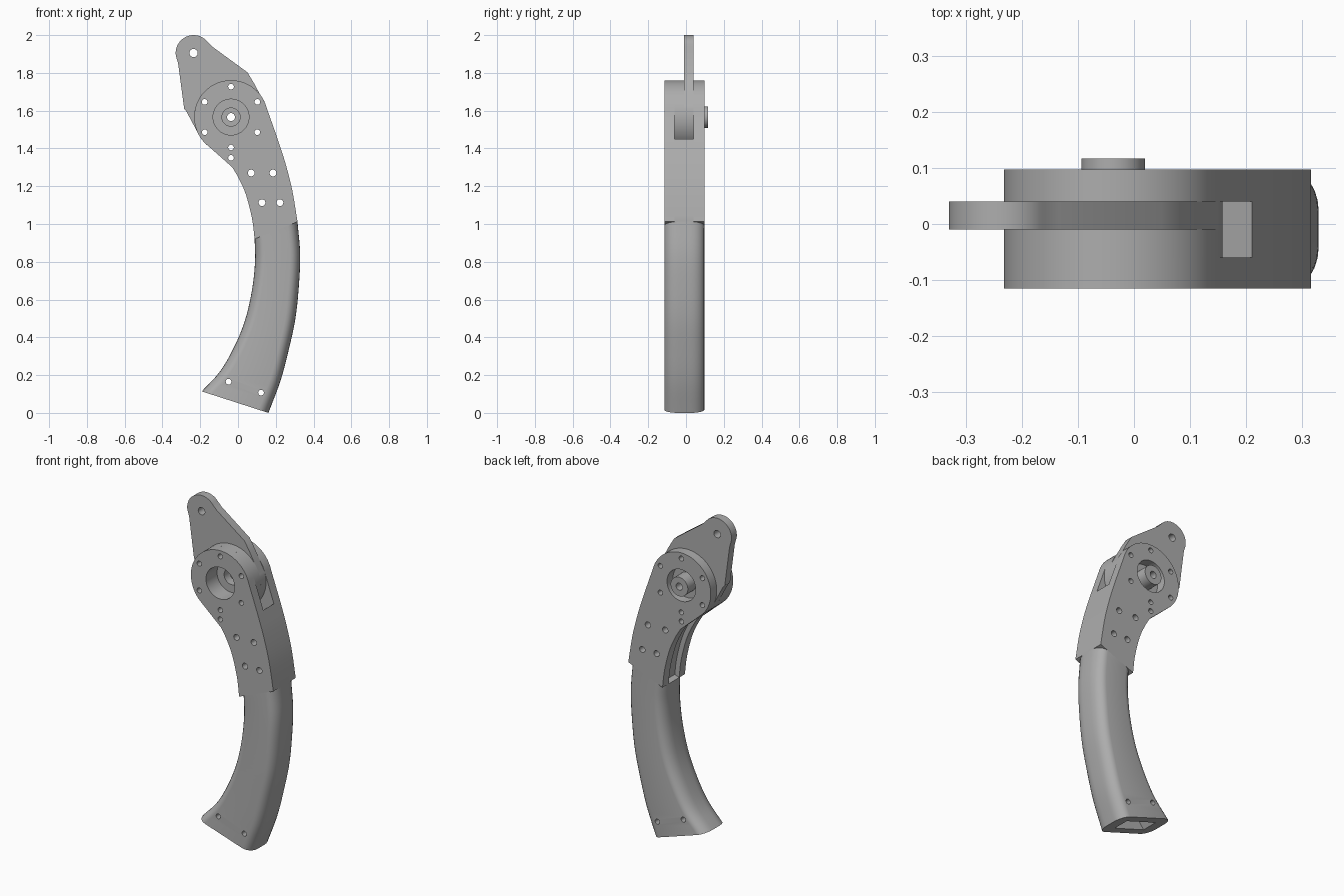
import bpy, bmesh, math
from mathutils import Vector

if "Cube" in bpy.data.objects:
    bpy.data.objects.remove(bpy.data.objects["Cube"])

grey = bpy.data.materials.new("steel_grey")
grey.diffuse_color = (0.42, 0.42, 0.42, 1)
grey.use_nodes = True
grey.node_tree.nodes["Principled BSDF"].inputs["Base Color"].default_value = grey.diffuse_color

HUB = (-0.037, 1.566)
DISC_R = 0.195


def make(name, bm):
    bmesh.ops.recalc_face_normals(bm, faces=bm.faces)
    me = bpy.data.meshes.new(name)
    bm.to_mesh(me)
    bm.free()
    me.materials.append(grey)
    ob = bpy.data.objects.new(name, me)
    bpy.context.collection.objects.link(ob)
    return ob


def add_prism(bm, pts, y0, y1):
    """Extrude an (x, z) outline between two y values."""
    a = [bm.verts.new((x, y0, z)) for x, z in pts]
    b = [bm.verts.new((x, y1, z)) for x, z in pts]
    bm.faces.new(a)
    bm.faces.new(b[::-1])
    for i in range(len(pts)):
        j = (i + 1) % len(pts)
        bm.faces.new((a[i], b[i], b[j], a[j]))


def prism(name, pts, y0, y1):
    bm = bmesh.new()
    add_prism(bm, pts, y0, y1)
    return make(name, bm)


def arc(c, r, a0, a1, n):
    return [(c[0] + r * math.cos(math.radians(a0 + (a1 - a0) * i / n)),
             c[1] + r * math.sin(math.radians(a0 + (a1 - a0) * i / n))) for i in range(n + 1)]


def circle(c, r, n=48):
    return arc(c, r, 0, 360, n)[:-1]


def smooth_line(pts, n=5):
    """Catmull-Rom curve through the points."""
    p = [Vector(q) for q in pts]
    p = [2 * p[0] - p[1]] + p + [2 * p[-1] - p[-2]]
    out = []
    for i in range(1, len(p) - 2):
        a, b, c, d = p[i - 1:i + 3]
        for k in range(n):
            t = k / n
            out.append(0.5 * (2 * b + (c - a) * t + (2 * a - 5 * b + 4 * c - d) * t * t
                              + (3 * b - a - 3 * c + d) * t ** 3))
    out.append(p[-2])
    return [tuple(v) for v in out]


def cut(ob, outlines, y0=-0.3, y1=0.3):
    """Subtract the extruded outlines from an object."""
    bm = bmesh.new()
    for o in outlines:
        add_prism(bm, o, y0, y1)
    cutter = make("cutter", bm)
    cutter.hide_render = True
    mod = ob.modifiers.new("cut", 'BOOLEAN')
    mod.operation, mod.solver, mod.object = 'DIFFERENCE', 'EXACT', cutter
    dg = bpy.context.evaluated_depsgraph_get()
    me = bpy.data.meshes.new_from_object(ob.evaluated_get(dg))
    ob.modifiers.clear()
    ob.data = me
    bpy.data.objects.remove(cutter)


# Hole pattern
disc_bolts = [circle(p, 0.015, 20) for p in arc(HUB, 0.161, 30, 330, 5)]
arm_bolts = [circle(p, 0.018, 20) for p in
             ((0.07, 1.27), (0.185, 1.27), (0.127, 1.113), (0.222, 1.113))]
lone_bolt = [circle((HUB[0], 1.35), 0.015, 20)]
bore = [circle(HUB, 0.095)]

# Shared edge curves of the arm, top to bottom
arm_in = smooth_line([(-0.03, 1.30), (0.005, 1.24), (0.042, 1.155), (0.074, 1.03), (0.088, 0.92)])
arm_out = smooth_line([(0.21, 1.45), (0.25, 1.325), (0.287, 1.18), (0.315, 1.012)])

# Side plates: hub disc running into the curved arm
plate = arc(HUB, DISC_R, 15, 225, 48) + [(-0.1, 1.362)] + arm_in + arm_out[::-1]
for name, y0, y1 in (("front_side_plate", -0.115, -0.06), ("back_side_plate", 0.04, 0.097)):
    ob = prism(name, plate, y0, y1)
    cut(ob, disc_bolts + arm_bolts + lone_bolt + bore)

# Spacer disc beside the lever
spacer = prism("hub_spacer", circle(HUB, DISC_R, 72), -0.06, -0.01)
cut(spacer, disc_bolts + bore)

# Lever with eyelet
eye = (-0.235, 1.905)
lever_pts = (arc(eye, 0.095, 38, 190, 24)
             + [(-0.317, 1.85), (-0.285, 1.61), (-0.272, 1.594)]
             + arc(HUB, DISC_R, 212, 378, 40) + [(0.085, 1.745), (0.05, 1.803), (-0.135, 1.938)])
lever = prism("lever", lever_pts, -0.01, 0.04)
cut(lever, disc_bolts + [circle(HUB, 0.048), circle(eye, 0.022, 24)])

# Pivot boss on the back of the lever
boss = prism("pivot_boss", circle(HUB, 0.057), 0.04, 0.117)
cut(boss, [circle(HUB, 0.021, 24)])

# Core between the side plates
core_in = [(x + 0.03, z) for x, z in arm_in if z < 1.29]
core = prism("arm_core", core_in + [(0.12, 0.85), (0.30, 0.9)] + arm_out[::-1], -0.06, 0.04)
cut(core, arm_bolts)

# Curved handle: rounded section lofted between inner and outer edges
inner = smooth_line([(0.088, 0.92), (0.09, 0.8), (0.074, 0.65), (0.037, 0.49),
                     (-0.02, 0.35), (-0.095, 0.22), (-0.192, 0.114)])
outer = smooth_line([(0.315, 1.012), (0.329, 0.84), (0.322, 0.67), (0.304, 0.5),
                     (0.27, 0.34), (0.225, 0.17), (0.161, 0.0)])
corner = [(0.055 * (1 - math.sin(math.radians(a))), 0.032 + 0.074 * math.cos(math.radians(a)))
          for a in range(0, 91, 15)]
bm = bmesh.new()
rings = []
for p, q in zip(inner, outer):
    p, q = Vector(p), Vector(q)
    d = (q - p).normalized()
    sec = [(p + d * e, y) for e, y in corner] + [(p + d * e, -y) for e, y in corner[::-1]]
    sec += [(q - d * e, -y) for e, y in corner] + [(q - d * e, y) for e, y in corner[::-1]]
    rings.append([bm.verts.new((v.x, y - 0.009, v.y)) for v, y in sec])
for r, s in zip(rings, rings[1:]):
    for i in range(len(r)):
        j = (i + 1) % len(r)
        bm.faces.new((r[i], r[j], s[j], s[i]))
bm.faces.new(rings[0])
bm.faces.new(rings[-1][::-1])
handle = make("handle", bm)
cut(handle, [[(-0.14, 0.06), (0.06, -0.02), (0.165, 0.17), (0.21, 0.35), (0.25, 0.55),
              (0.15, 0.55), (0.05, 0.35), (-0.02, 0.22)]], -0.06, 0.04)
cut(handle, [circle(p, 0.015, 20) for p in ((-0.05, 0.165), (0.122, 0.107))])

# Smooth curves, keep edges sharp
bpy.ops.object.select_all(action='DESELECT')
for ob in bpy.context.scene.objects:
    ob.select_set(True)
    bpy.context.view_layer.objects.active = ob
bpy.ops.object.shade_smooth_by_angle(angle=math.radians(30))
